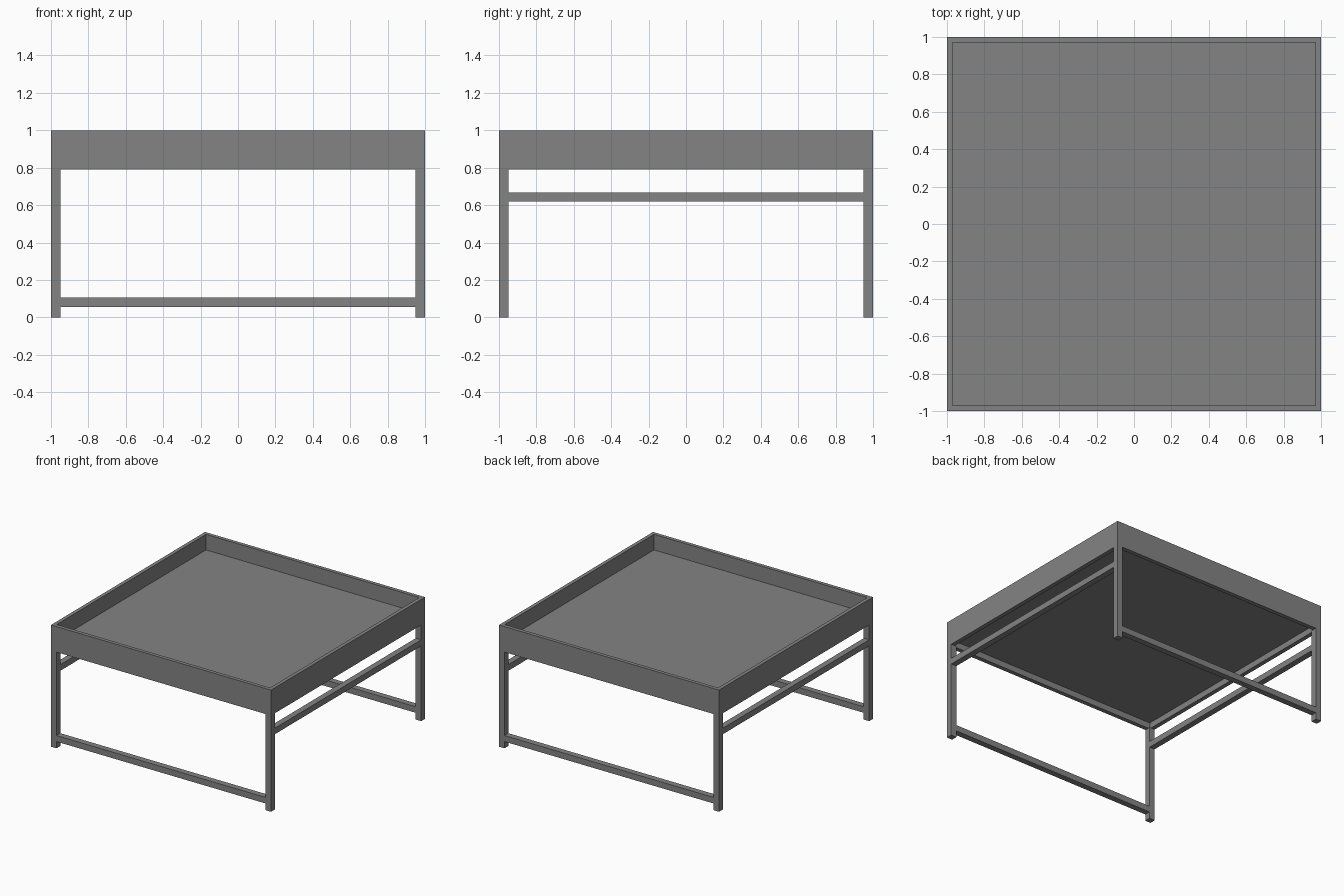
import bpy
import bmesh
from mathutils import Vector

default_cube = bpy.data.objects.get("Cube")
if default_cube:
    bpy.data.objects.remove(default_cube, do_unlink=True)

# One painted metal colour
COLOUR = (0.23, 0.23, 0.23, 1.0)
grey = bpy.data.materials.new("grey_metal")
grey.use_nodes = True
grey.diffuse_color = COLOUR
grey.node_tree.nodes["Principled BSDF"].inputs["Base Color"].default_value = COLOUR

BAR = 0.05           # square bar section
EDGE = 1 - BAR / 2   # centre line of the outer bars
TRAY_BOTTOM = 0.79


def box_mesh(low, high):
    low, high = Vector(low), Vector(high)
    bm = bmesh.new()
    bmesh.ops.create_cube(bm, size=1)
    bmesh.ops.scale(bm, vec=high - low, verts=bm.verts)
    bmesh.ops.translate(bm, vec=(low + high) / 2, verts=bm.verts)
    return bm


def finish(name, bm):
    mesh = bpy.data.meshes.new(name)
    bm.to_mesh(mesh)
    bm.free()
    mesh.materials.append(grey)
    obj = bpy.data.objects.new(name, mesh)
    bpy.context.collection.objects.link(obj)


def bar(name, centre, size):
    centre, half = Vector(centre), Vector(size) / 2
    finish(name, box_mesh(centre - half, centre + half))


def recess(bm, direction, rim, depth):
    """Sink the top (+1) or bottom (-1) face, leaving a rim around it."""
    bm.normal_update()
    face = next(f for f in bm.faces if f.normal.z * direction > 0.9)
    bmesh.ops.inset_region(bm, faces=[face], thickness=rim)
    # A second ring of faces becomes the upright inner wall
    bmesh.ops.inset_region(bm, faces=[face], thickness=0)
    bmesh.ops.translate(bm, vec=(0, 0, -direction * depth), verts=face.verts)


# Tray top, hollowed above and below so a thin panel remains
tray = box_mesh((-1, -1, TRAY_BOTTOM), (1, 1, 1))
recess(tray, 1, 0.043, 0.128)
recess(tray, -1, BAR, 0.05)
finish("tray_top", tray)

# Legs at the four corners
for side, sx in (("right", -1), ("left", 1)):
    for end, sy in (("front", -1), ("back", 1)):
        bar(f"{end}_{side}_leg", (sx * EDGE, sy * EDGE, TRAY_BOTTOM / 2),
            (BAR, BAR, TRAY_BOTTOM))

# Low rails at front and back, high rails at the sides
span = 2 - 2 * BAR
for end, s in (("front", -1), ("back", 1)):
    bar(f"{end}_low_rail", (0, s * EDGE, 0.08), (span, BAR, BAR))
for side, s in (("right", -1), ("left", 1)):
    bar(f"{side}_high_rail", (s * EDGE, 0, 0.643), (BAR, span, BAR))
